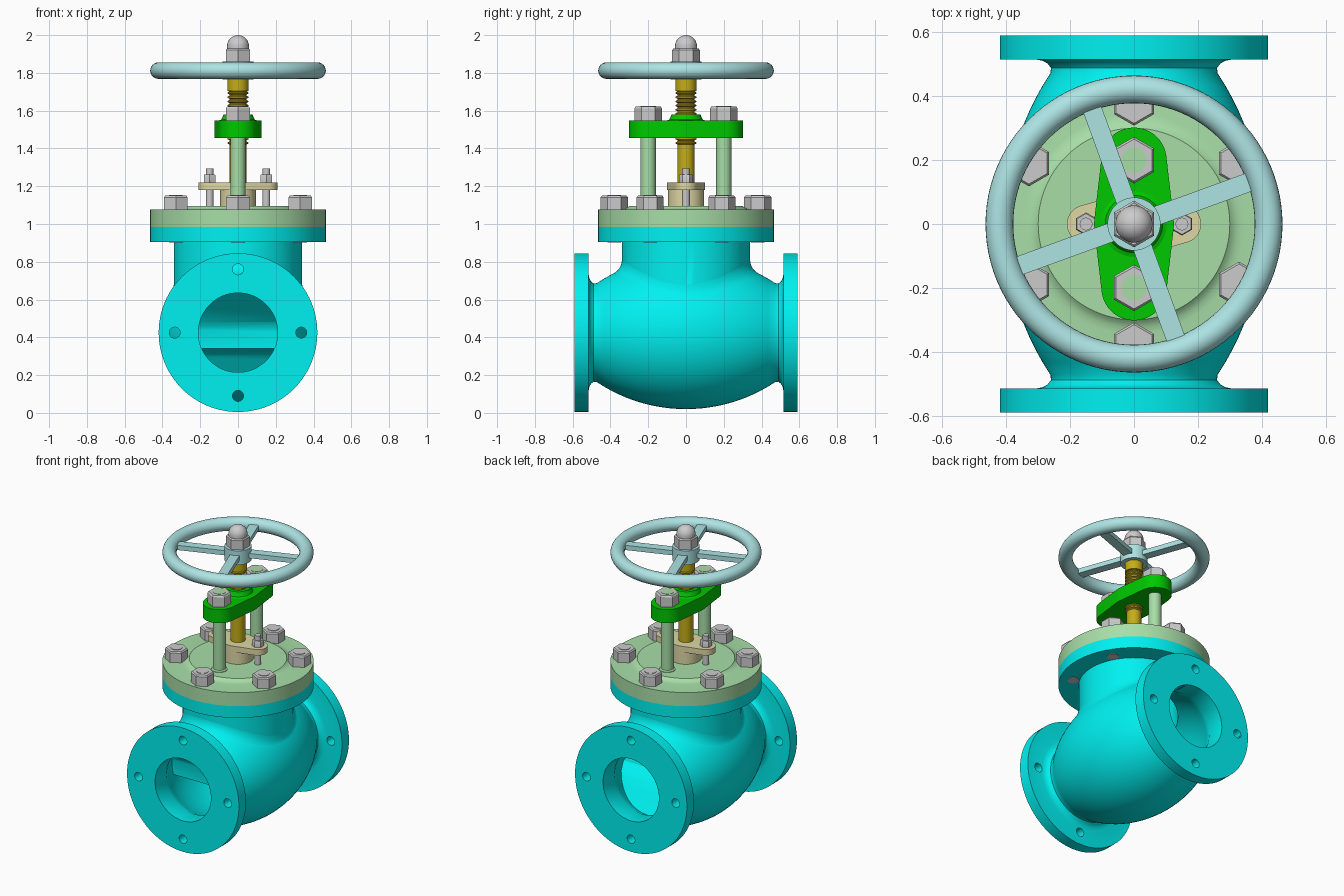
import bpy, bmesh, math
from mathutils import Vector, Matrix
from mathutils.geometry import convex_hull_2d

if "Cube" in bpy.data.objects:
    bpy.data.objects.remove(bpy.data.objects["Cube"])

def material(name, r, g, b):
    m = bpy.data.materials.new(name)
    m.diffuse_color = (r, g, b, 1)
    m.use_nodes = True
    m.node_tree.nodes["Principled BSDF"].inputs["Base Color"].default_value = m.diffuse_color
    return m

CYAN = material("cyan", 0, 0.88, 0.88)
PALE_BLUE = material("pale_blue", 0.42, 0.77, 0.77)
PALE_GREEN = material("pale_green", 0.39, 0.73, 0.39)
GREEN = material("green", 0, 0.58, 0)
SAND = material("sand", 0.73, 0.68, 0.37)
GOLD = material("gold", 0.55, 0.42, 0.01)
ALONG_Y = Matrix.Rotation(math.pi / 2, 4, 'X')

def smooth(ob):
    bpy.ops.object.select_all(action='DESELECT')
    ob.select_set(True)
    bpy.context.view_layer.objects.active = ob
    bpy.ops.object.shade_smooth_by_angle(angle=math.radians(32))

def finish(name, bm, mat, matrix=Matrix()):
    bmesh.ops.recalc_face_normals(bm, faces=bm.faces)
    bm.transform(matrix)
    me = bpy.data.meshes.new(name)
    bm.to_mesh(me)
    bm.free()
    ob = bpy.data.objects.new(name, me)
    bpy.context.collection.objects.link(ob)
    if mat:
        me.materials.append(mat)
    smooth(ob)
    return ob

def lathe(name, profile, mat=None, matrix=Matrix(), seg=64):
    """Revolve (radius, height) points about z; first vertex lies on +y."""
    bm = bmesh.new()
    rings = []
    for r, z in profile:
        n = 1 if r == 0 else seg
        rings.append([bm.verts.new((-r * math.sin(math.tau * i / n), r * math.cos(math.tau * i / n), z))
                      for i in range(n)])
    for a, b in zip(rings, rings[1:]):
        for i in range(seg):
            j = (i + 1) % seg
            vs = [a[i % len(a)], a[j % len(a)], b[j % len(b)], b[i % len(b)]]
            vs = list(dict.fromkeys(vs))
            if len(vs) > 2:
                bm.faces.new(vs)
    return finish(name, bm, mat, matrix)

def cyl(name, r, z0, z1, mat=None, matrix=Matrix(), seg=32):
    return lathe(name, [(0, z0), (r, z0), (r, z1), (0, z1)], mat, matrix, seg)

def nut(name, x, y, r, z0, z1):
    c = (z1 - z0) * 0.12
    return lathe(name, [(0, z0), (r, z0), (r, z1 - c), (r * 0.9, z1), (0, z1)],
                 None, Matrix.Translation((x, y, 0)), 6)

def prism(name, outline, z0, z1, mat, matrix=Matrix()):
    bm = bmesh.new()
    f = bm.faces.new([bm.verts.new((x, y, z0)) for x, y in outline])
    ext = bmesh.ops.extrude_face_region(bm, geom=[f], use_keep_orig=True)
    bmesh.ops.translate(bm, verts=[v for v in ext["geom"] if isinstance(v, bmesh.types.BMVert)],
                        vec=(0, 0, z1 - z0))
    return finish(name, bm, mat, matrix)

def hull(circles):
    """Outline wrapped around (x, y, r) circles."""
    pts = [Vector((x + r * math.cos(math.tau * i / 48), y + r * math.sin(math.tau * i / 48)))
           for x, y, r in circles for i in range(48)]
    return [pts[i] for i in convex_hull_2d(pts)]

def boolean(ob, other, op):
    m = ob.modifiers.new("cut", 'BOOLEAN')
    m.operation, m.object, m.solver = op, other, 'EXACT'
    bpy.context.view_layer.objects.active = ob
    bpy.ops.object.modifier_apply(modifier=m.name)
    bpy.data.objects.remove(other)

# Body: barrel with end flanges, neck with top flange, hollowed out
CZ = 0.425
BARREL = Matrix.Translation((0, 0, CZ)) @ ALONG_Y

def barrel_r(y):
    return 0.405 - 0.85 + math.sqrt(0.85 ** 2 - y * y)

def arc(limit, inset, n=24):
    return [(barrel_r(y) - inset, y) for y in (-limit + 2 * limit * i / n for i in range(n + 1))]

def mirrored(end, middle):
    return [(r, -y) for r, y in end] + middle + [(r, y) for r, y in reversed(end)]

end = [(0, 0.59), (0.42, 0.59), (0.42, 0.515), (0.305, 0.515), (0.285, 0.511), (0.27, 0.502), (0.26, 0.489)]
body = lathe("valve_body", mirrored(end, arc(0.472, 0)), CYAN, BARREL, 96)
boolean(body, lathe("neck", [(0, CZ), (0.34, CZ), (0.34, 0.905), (0.465, 0.905), (0.465, 0.985), (0, 0.985)],
                    CYAN, seg=96), 'UNION')
bore_end = [(0, 0.62), (0.21, 0.62), (0.21, 0.47)]
boolean(body, lathe("cavity", mirrored(bore_end, arc(0.42, 0.06)), CYAN, BARREL, 80), 'DIFFERENCE')
boolean(body, cyl("neck_bore", 0.27, CZ, 1.05, CYAN, seg=72), 'DIFFERENCE')
for dx, dz in ((0.335, 0), (-0.335, 0), (0, 0.335), (0, -0.335)):
    for y in (-0.555, 0.555):
        hole = cyl("hole", 0.029, -0.06, 0.06, CYAN, Matrix.Translation((dx, y, CZ + dz)) @ ALONG_Y, 24)
        boolean(body, hole, 'DIFFERENCE')
smooth(body)

# Fillet following the joint of neck and barrel
bm = bmesh.new()
rows = []
for i in range(96):
    a = math.tau * i / 96
    def surf_z(r):
        return CZ + math.sqrt(barrel_r(r * math.sin(a)) ** 2 - (r * math.cos(a)) ** 2)
    rb = 0.352 + 0.04 * math.sin(a) ** 2
    z1 = surf_z(0.34)
    p0, p1, p2 = Vector((0.339, z1 + 0.055)), Vector((0.34, z1)), Vector((rb, surf_z(rb) - 0.001))
    row = []
    for k in range(7):
        t = k / 6
        p = p0 * (1 - t) ** 2 + p1 * 2 * t * (1 - t) + p2 * t * t
        row.append(bm.verts.new((p.x * math.cos(a), p.x * math.sin(a), p.y)))
    rows.append(row)
for i in range(96):
    a, b = rows[i], rows[(i + 1) % 96]
    for k in range(6):
        bm.faces.new((a[k], b[k], b[k + 1], a[k + 1]))
finish("neck_fillet", bm, CYAN)

# Stepped seat wall inside the body, clipped to the barrel (outline in y, z)
wall = [(-0.5, 0.65), (-0.4, 0.56), (-0.31, 0.48), (-0.29, 0.44), (-0.29, 0.34), (0.17, 0.34), (0.22, 0.31),
        (0.3, 0.2), (0.4, 0.1), (0.46, 0.12), (0.36, 0.25), (0.28, 0.36), (0.22, 0.4), (-0.22, 0.4),
        (-0.22, 0.48), (-0.3, 0.6), (-0.42, 0.72)]
YZ_TO_WORLD = Matrix(((0, 0, 1, 0), (1, 0, 0, 0), (0, 1, 0, 0), (0, 0, 0, 1)))
seat = prism("seat_wall", wall, -0.45, 0.45, CYAN, YZ_TO_WORLD)
clip = [(0, 0.5), (0.225, 0.5), (0.225, 0.47)]
boolean(seat, lathe("clip", mirrored(clip, arc(0.42, 0.03)), CYAN, BARREL), 'INTERSECT')
boolean(seat, cyl("seat_hole", 0.15, 0.25, 0.5, CYAN), 'DIFFERENCE')
smooth(seat)
cyl("plug_disc", 0.19, 0.4, 0.46, GOLD)

# Bonnet with raised centre, and its six nuts and studs
lathe("bonnet", [(0, 0.985), (0.465, 0.985), (0.465, 1.077), (0.345, 1.077), (0.325, 1.08), (0.31, 1.087),
                 (0.3, 1.096), (0, 1.096)], PALE_GREEN, seg=96)
for i in range(6):
    a = math.radians(30 + 60 * i)
    x, y = 0.38 * math.cos(a), 0.38 * math.sin(a)
    nut("bonnet_nut", x, y, 0.072, 1.077, 1.15)
    cyl("bonnet_stud", 0.036, 0.902, 1.153, None, Matrix.Translation((x, y, 0)))

# Yoke pillars, bridge and nuts
for y in (-0.2, 0.2):
    at = Matrix.Translation((0, y, 0))
    lathe("pillar", [(0, 1.09), (0.052, 1.09), (0.05, 1.1), (0.04, 1.106), (0.04, 1.624), (0, 1.624)],
          PALE_GREEN, at, 40)
    nut("pillar_nut", 0, y, 0.073, 1.545, 1.622)
prism("yoke_bridge", hull([(0, 0, 0.125), (0, 0.2, 0.102), (0, -0.2, 0.102)]), 1.455, 1.547, GREEN)
lathe("bridge_boss", [(0, 1.54), (0.105, 1.546), (0.09, 1.552), (0.082, 1.565), (0.077, 1.58), (0, 1.58)], GREEN)

# Stem with thread
thread = []
for i in range(13):
    z = 1.415 + i * 0.022
    thread += [(0.045, z), (0.045, z + 0.006), (0.055, z + 0.011), (0.055, z + 0.017)]
lathe("stem", [(0, 0.46), (0.045, 0.46), (0.045, 1.41)] + thread +
      [(0.045, 1.702), (0.056, 1.704), (0.056, 1.78), (0, 1.78)], GOLD, seg=40)

# Packing gland with its two studs
cyl("gland_sleeve", 0.095, 1.09, 1.185, SAND, seg=48)
prism("gland_plate", hull([(0, 0, 0.1), (0.15, 0, 0.06), (-0.15, 0, 0.06)]), 1.18, 1.22, SAND)
for x in (-0.15, 0.15):
    cyl("gland_stud", 0.02, 1.09, 1.293, None, Matrix.Translation((x, 0, 0)), 24)
    nut("gland_nut", x, 0, 0.036, 1.22, 1.262)

# Handwheel: rim, hub and four spokes
bpy.ops.mesh.primitive_torus_add(major_segments=96, minor_segments=24, major_radius=0.4215,
                                 minor_radius=0.0435, location=(0, 0, 1.812))
rim = bpy.context.object
rim.name = "handwheel_rim"
rim.data.materials.append(PALE_BLUE)
smooth(rim)
cyl("handwheel_hub", 0.083, 1.765, 1.86, PALE_BLUE, seg=48)
for i in range(4):
    prism("handwheel_spoke", [(0.06, -0.03), (0.4, -0.03), (0.4, 0.03), (0.06, 0.03)], 1.796, 1.828,
          PALE_BLUE, Matrix.Rotation(math.radians(20 + 90 * i), 4, 'Z'))

# Domed cap nut
nut("cap_nut", 0, 0, 0.073, 1.86, 1.93)
lathe("cap_dome", [(0, 1.92), (0.058, 1.92)] +
      [(0.058 * math.cos(math.pi / 24 * k), 1.942 + 0.058 * math.sin(math.pi / 24 * k)) for k in range(12)] +
      [(0, 2.0)], None, seg=40)
